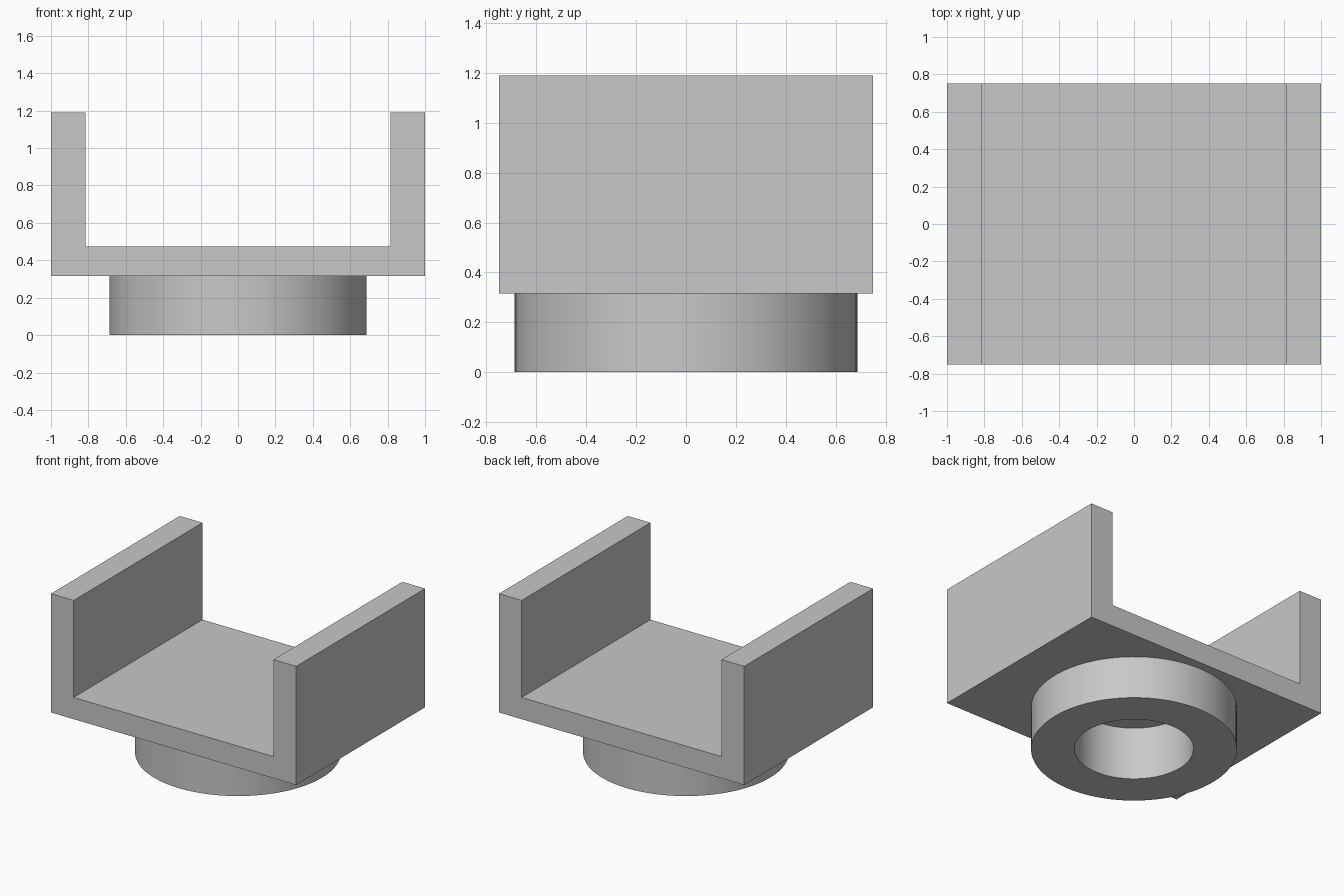
import bpy, bmesh

default = bpy.data.objects.get("Cube")
if default:
    bpy.data.objects.remove(default, do_unlink=True)

HALF_X, HALF_Y = 1.0, 0.75
INNER_X = 0.815
PLATE_Z, FLOOR_Z, TOP_Z = 0.315, 0.475, 1.19
COLLAR_R, BORE_R, BORE_TOP = 0.687, 0.397, 0.39
SIDES = 96

grey = bpy.data.materials.new("plain grey")
grey.use_nodes = True
colour = (0.58, 0.58, 0.58, 1)
grey.diffuse_color = colour
grey.node_tree.nodes["Principled BSDF"].inputs["Base Color"].default_value = colour


def add_object(name, bm):
    bmesh.ops.recalc_face_normals(bm, faces=bm.faces)
    mesh = bpy.data.meshes.new(name)
    bm.to_mesh(mesh)
    bm.free()
    mesh.materials.append(grey)
    obj = bpy.data.objects.new(name, mesh)
    bpy.context.collection.objects.link(obj)
    return obj


def cylinder(name, radius, z0, z1):
    bm = bmesh.new()
    bmesh.ops.create_cone(bm, cap_ends=True, segments=SIDES, radius1=radius,
                          radius2=radius, depth=z1 - z0)
    bmesh.ops.translate(bm, verts=bm.verts, vec=(0, 0, (z0 + z1) / 2))
    return add_object(name, bm)


def combine(target, tool, operation):
    mod = target.modifiers.new(tool.name, 'BOOLEAN')
    mod.object, mod.operation, mod.solver = tool, operation, 'EXACT'
    bpy.ops.object.select_all(action='DESELECT')
    target.select_set(True)
    bpy.context.view_layer.objects.active = target
    bpy.ops.object.modifier_apply(modifier=mod.name)
    bpy.data.objects.remove(tool, do_unlink=True)


# U-shaped channel: half profile mirrored, then extruded front to back
half = [(HALF_X, PLATE_Z), (HALF_X, TOP_Z), (INNER_X, TOP_Z), (INNER_X, FLOOR_Z)]
profile = half + [(-x, z) for x, z in reversed(half)]
bm = bmesh.new()
front = bm.faces.new([bm.verts.new((x, -HALF_Y, z)) for x, z in profile])
extruded = bmesh.ops.extrude_face_region(bm, geom=[front], use_keep_orig=True)
back = [v for v in extruded["geom"] if isinstance(v, bmesh.types.BMVert)]
bmesh.ops.translate(bm, verts=back, vec=(0, 2 * HALF_Y, 0))
bracket = add_object("channel_bracket", bm)

# Round collar under the plate, with a blind bore that reaches into the plate
combine(bracket, cylinder("collar", COLLAR_R, 0, PLATE_Z + 0.05), 'UNION')
combine(bracket, cylinder("bore", BORE_R, -0.1, BORE_TOP), 'DIFFERENCE')

bpy.ops.object.shade_smooth_by_angle(angle=0.5)
